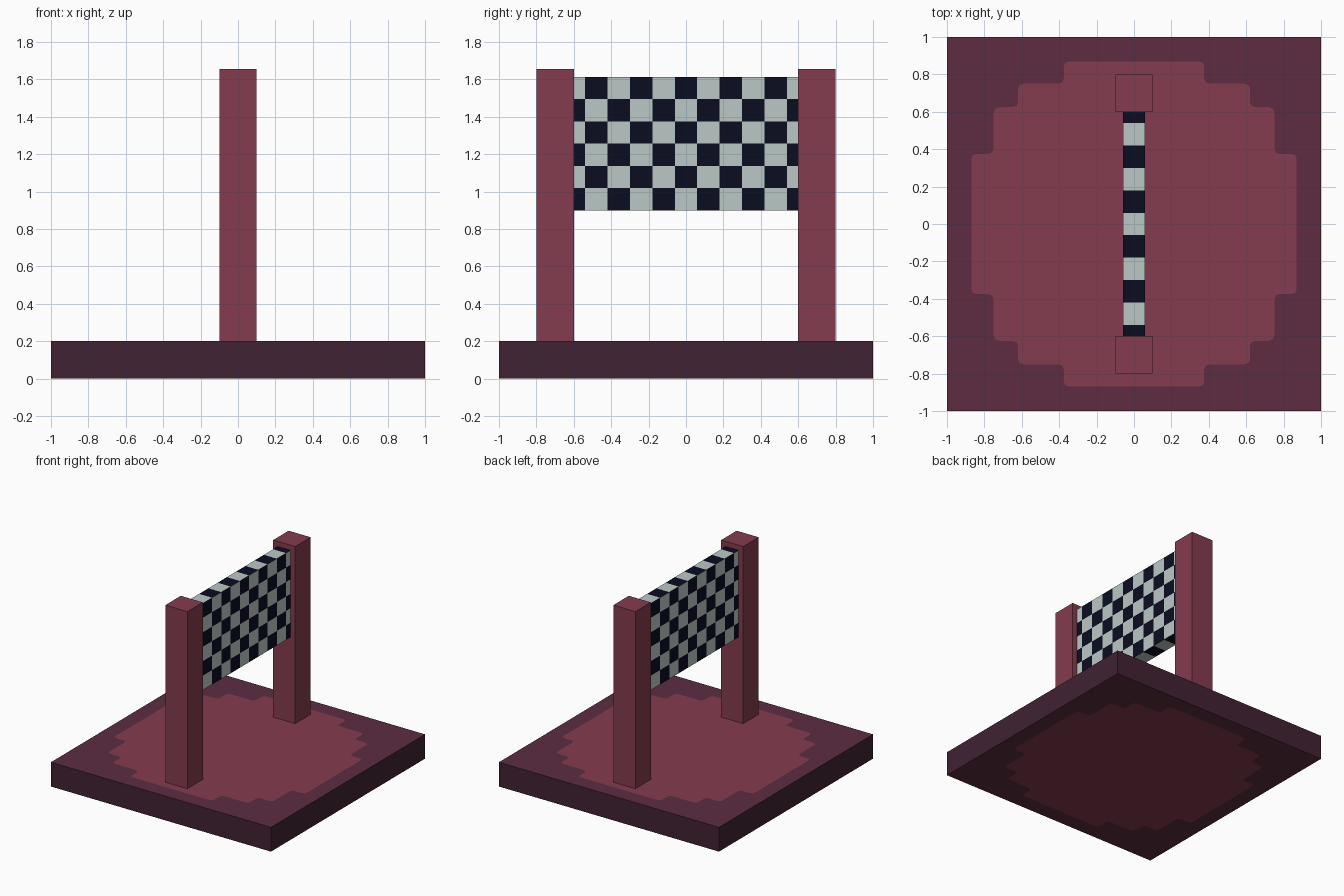
import bpy, bmesh, math
from mathutils import Vector

if "Cube" in bpy.data.objects:
    bpy.data.objects.remove(bpy.data.objects["Cube"])


def material(name, hex_code):
    def linear(c):
        return c / 12.92 if c <= 0.04045 else ((c + 0.055) / 1.055) ** 2.4
    m = bpy.data.materials.new(name)
    m.diffuse_color = [linear(int(hex_code[i:i + 2], 16) / 255) for i in (0, 2, 4)] + [1]
    m.use_nodes = True
    m.node_tree.nodes["Principled BSDF"].inputs["Base Color"].default_value = m.diffuse_color
    return m


ROSE = material("rose", "843c4e")
PLUM = material("plum", "5d2c41")
DARK_PLUM = material("dark_plum", "402233")
PALE = material("pale_grey", "bbc9c6")
NAVY = material("navy_black", "0b0c20")


def finish(bm, name, mats):
    bmesh.ops.recalc_face_normals(bm, faces=bm.faces[:])
    mesh = bpy.data.meshes.new(name)
    bm.to_mesh(mesh)
    bm.free()
    for m in mats:
        mesh.materials.append(m)
    ob = bpy.data.objects.new(name, mesh)
    bpy.context.collection.objects.link(ob)
    return ob


def box(lo, hi):
    bm = bmesh.new()
    bmesh.ops.create_cube(bm, size=1)
    for v in bm.verts:
        v.co = [lo[i] if v.co[i] < 0 else hi[i] for i in range(3)]
    return bm


# Base slab: stepped round patch cut into top and bottom
quarter = [(.87, .375), (.75, .375), (.75, .625), (.62, .625),
           (.62, .75), (.375, .75), (.375, .87)]
steps = (quarter + [(-x, y) for x, y in reversed(quarter)]
         + [(-x, -y) for x, y in quarter] + [(x, -y) for x, y in reversed(quarter)])
steps = [Vector((x, y, 0)) for x, y in steps]
outline = []
for i, p in enumerate(steps):                      # soften each step corner
    a = p + (steps[i - 1] - p).normalized() * 0.03
    b = p + (steps[(i + 1) % len(steps)] - p).normalized() * 0.03
    outline += [a, (a + b) * 0.25 + p * 0.5, b]

bm = bmesh.new()
patch = bm.faces.new([bm.verts.new(p) for p in outline])
rim = [bm.verts.new((x, y, 0)) for x, y in ((1, 1), (-1, 1), (-1, -1), (1, -1))]
for i in range(4):
    bm.edges.new((rim[i - 1], rim[i]))
bmesh.ops.triangle_fill(bm, edges=bm.edges[:], normal=(0, 0, 1), use_beauty=True)
for f in bm.faces:
    f.material_index = 1 if f == patch else 0
new = bmesh.ops.extrude_face_region(bm, geom=bm.faces[:], use_keep_orig=True)["geom"]
bmesh.ops.translate(bm, vec=(0, 0, 0.2),
                    verts=[g for g in new if isinstance(g, bmesh.types.BMVert)])
bmesh.ops.recalc_face_normals(bm, faces=bm.faces[:])
for f in bm.faces:
    if abs(f.normal.z) < 0.5:
        f.material_index = 2
finish(bm, "base", [PLUM, ROSE, DARK_PLUM])

# Posts
for name, y in (("front_post", -0.8), ("back_post", 0.6)):
    finish(box((-0.1, y, 0.2), (0.1, y + 0.2, 1.655)), name, [ROSE])

# Chequered banner: box sliced into squares
Z0, Z1, W = 0.9, 1.613, 0.12
H = (Z1 - Z0) / 6
bm = box((-0.059, -0.6, Z0), (0.059, 0.6, Z1))
cuts = [((0, W * (k + 0.5), 0), (0, 1, 0)) for k in range(-5, 5)]
cuts += [((0, 0, Z0 + H * r), (0, 0, 1)) for r in range(1, 6)]
for co, no in cuts:
    bmesh.ops.bisect_plane(bm, geom=bm.verts[:] + bm.edges[:] + bm.faces[:],
                           plane_co=co, plane_no=no)
bm.normal_update()
for f in bm.faces:
    c = f.calc_center_median() + f.normal * 0.01
    f.material_index = (round(c.y / W) + math.floor((c.z - Z0) / H)) % 2
finish(bm, "chequered_banner", [PALE, NAVY])
